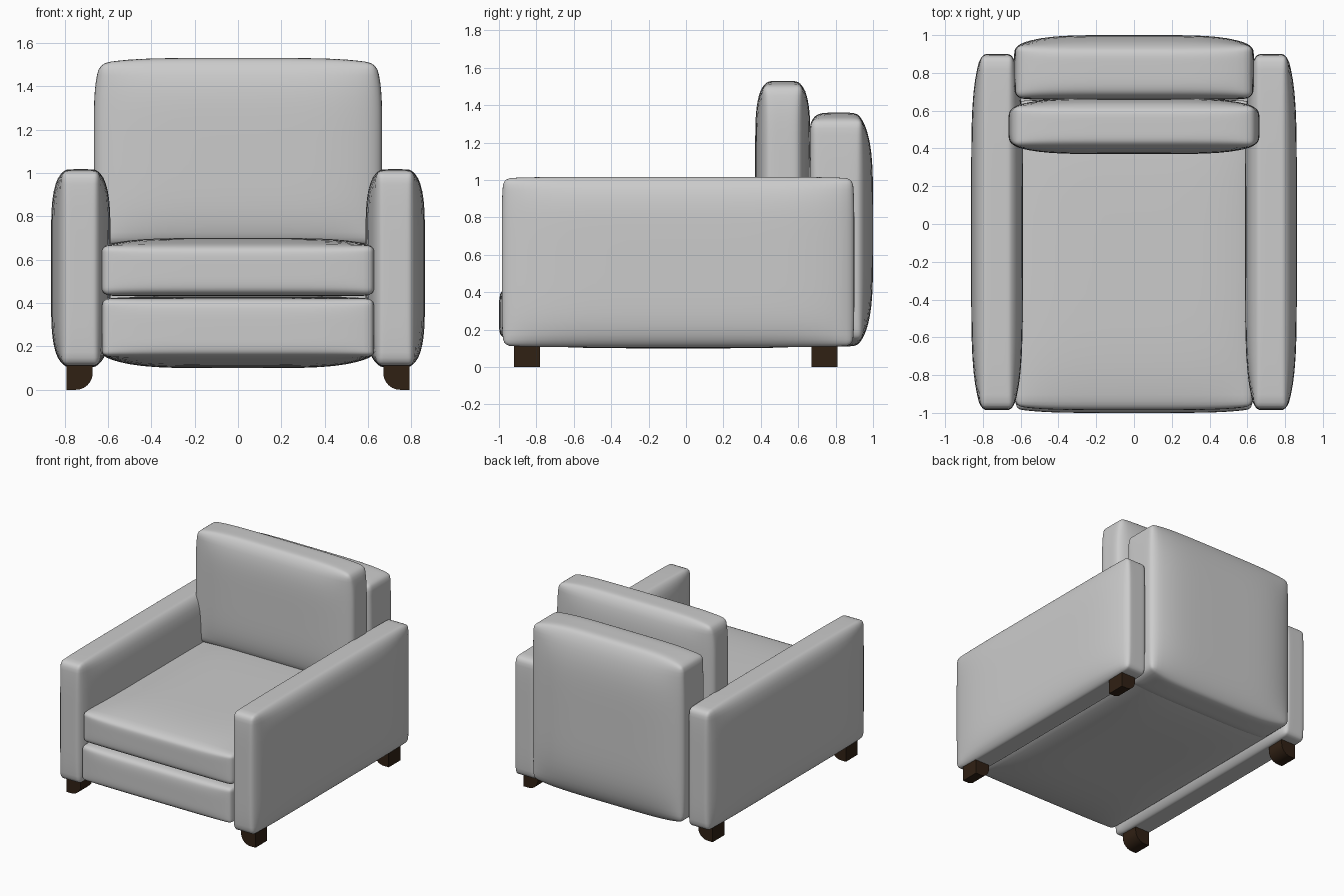
import bpy, bmesh, math
from mathutils import Vector

if "Cube" in bpy.data.objects:
    bpy.data.objects.remove(bpy.data.objects["Cube"])


def finish(name, bm, angle=50):
    bmesh.ops.recalc_face_normals(bm, faces=bm.faces)
    mesh = bpy.data.meshes.new(name)
    bm.to_mesh(mesh)
    bm.free()
    obj = bpy.data.objects.new(name, mesh)
    bpy.context.collection.objects.link(obj)
    bpy.ops.object.select_all(action='DESELECT')
    obj.select_set(True)
    bpy.context.view_layer.objects.active = obj
    bpy.ops.object.shade_smooth_by_angle(angle=math.radians(angle))
    return obj


def cushion(name, lo, hi, r, low_bulge, high_bulge, power=5):
    """Rounded box whose faces puff out to the bounds lo..hi at their middles."""
    lo, hi = Vector(lo), Vector(hi)
    mid, half = (lo + hi) / 2, (hi - lo) / 2
    bm = bmesh.new()
    bmesh.ops.create_cube(bm, size=2)
    bmesh.ops.subdivide_edges(bm, edges=bm.edges[:], cuts=23, use_grid_fill=True)
    for v in bm.verts:
        # Crowd the grid towards the edges, then round them
        p = Vector([math.sin(c * math.pi / 2) * h for c, h in zip(v.co, half)])
        core = Vector([max(r - h, min(h - r, c)) for c, h in zip(p, half)])
        p = core + (p - core).normalized() * r
        n = [min(1, abs(c / h)) ** power for c, h in zip(p, half)]
        q = p.copy()
        for i in range(3):
            b = low_bulge[i] if p[i] < 0 else high_bulge[i]
            drop = 1 - (1 - n[(i + 1) % 3]) * (1 - n[(i + 2) % 3])
            q[i] = p[i] * (1 - b / half[i] * drop)
        v.co = mid + q
    return finish(name, bm)


# Upholstered body
cushion("seat_base", (-0.635, -1.0, 0.10), (0.635, 0.92, 0.43), 0.03,
        (0.01, 0.02, 0.055), (0.01, 0.03, 0.01))
cushion("seat_cushion", (-0.645, -0.985, 0.43), (0.645, 0.66, 0.70), 0.035,
        (0.02, 0.02, 0.005), (0.02, 0.01, 0.035))
cushion("back_cushion", (-0.665, 0.37, 0.66), (0.665, 0.665, 1.53), 0.04,
        (0.03, 0.04, 0.01), (0.03, 0.04, 0.025))
cushion("backrest", (-0.635, 0.655, 0.11), (0.635, 1.0, 1.36), 0.04,
        (0.01, 0.01, 0.04), (0.01, 0.055, 0.04))

# Arms
for side, x in (("left", -0.725), ("right", 0.725)):
    cushion(side + "_arm", (x - 0.137, -0.985, 0.105), (x + 0.137, 0.90, 1.017), 0.04,
            (0.05, 0.01, 0.008), (0.05, 0.01, 0.008), 6)

# Legs with a quarter-round inner side
wood = bpy.data.materials.new("dark_wood")
wood.diffuse_color = (0.03, 0.015, 0.007, 1)
wood.use_nodes = True
wood.node_tree.nodes["Principled BSDF"].inputs["Base Color"].default_value = wood.diffuse_color
R = 0.078
profile = [(0.79, 0.13), (0.79, 0.0)]
profile += [(0.748 - R * math.sin(a), R - R * math.cos(a))
            for a in (math.pi / 2 * i / 10 for i in range(11))]
profile.append((0.67, 0.13))
for side, s in (("left", -1), ("right", 1)):
    for end, y in (("front", -0.92), ("back", 0.67)):
        bm = bmesh.new()
        face = bm.faces.new([bm.verts.new((s * x, y, z)) for x, z in profile])
        ext = bmesh.ops.extrude_face_region(bm, geom=[face])
        verts = [g for g in ext["geom"] if isinstance(g, bmesh.types.BMVert)]
        bmesh.ops.translate(bm, vec=(0, 0.14, 0), verts=verts)
        leg = finish(f"{end}_{side}_leg", bm, 30)
        leg.data.materials.append(wood)
